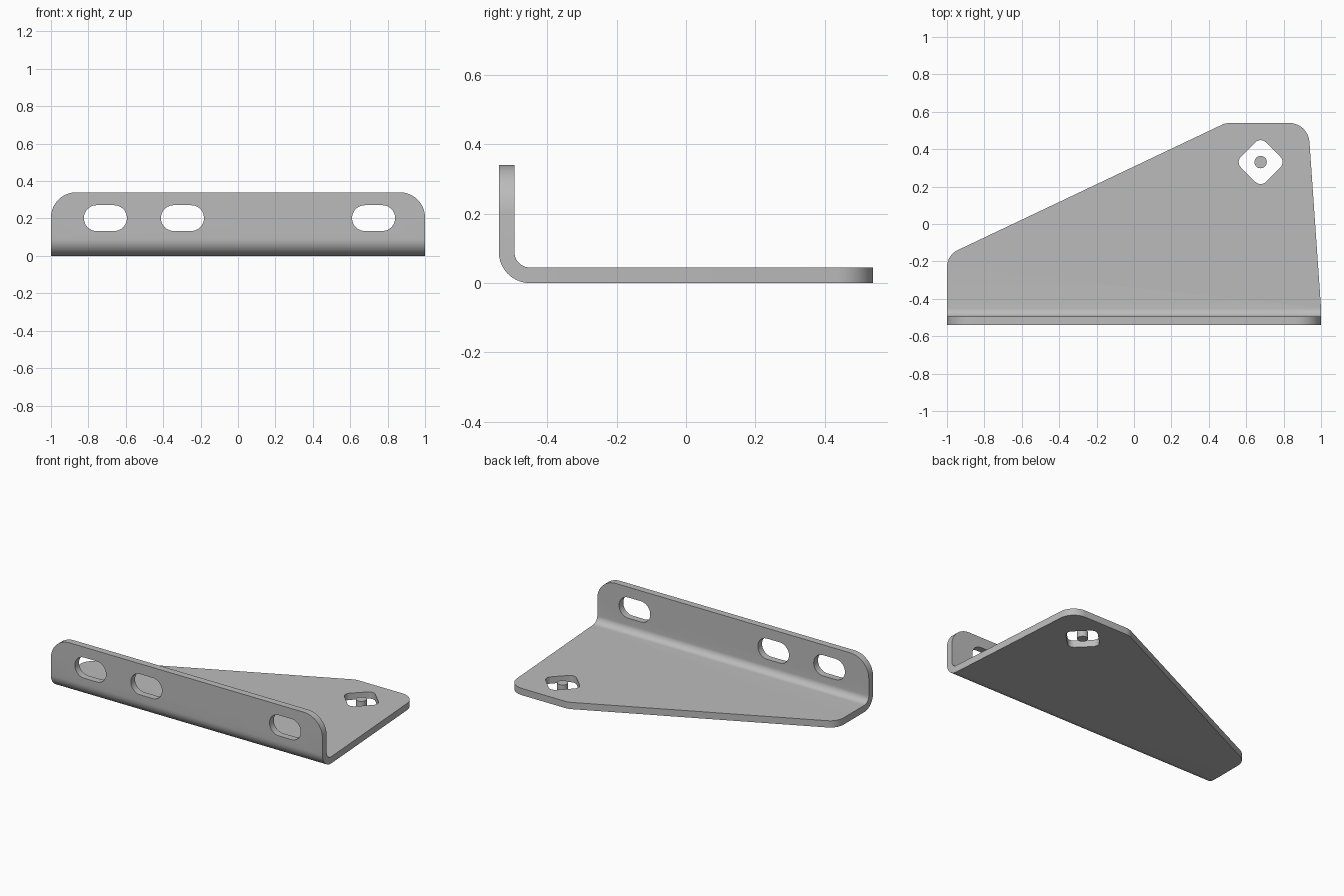
import bpy, bmesh, math
from mathutils import Vector, Matrix

if "Cube" in bpy.data.objects:
    bpy.data.objects.remove(bpy.data.objects["Cube"])

THICK = 0.045

steel = bpy.data.materials.new("steel grey")
steel.diffuse_color = (0.5, 0.5, 0.5, 1)
steel.use_nodes = True
steel.node_tree.nodes["Principled BSDF"].inputs["Base Color"].default_value = steel.diffuse_color


def rounded(corners, steps=10):
    """Outline from (a, b, radius) corners, each filleted by its radius."""
    out = []
    n = len(corners)
    for i, (a, b, r) in enumerate(corners):
        p = Vector((a, b))
        if r == 0:
            out.append(p)
            continue
        u = (Vector(corners[i - 1][:2]) - p).normalized()
        v = (Vector(corners[(i + 1) % n][:2]) - p).normalized()
        half = u.angle(v) / 2
        centre = p + (u + v).normalized() * (r / math.sin(half))
        start = p + u * (r / math.tan(half)) - centre
        sweep = math.pi - 2 * half
        if u.x * v.y - u.y * v.x > 0:
            sweep = -sweep
        for k in range(steps + 1):
            t = sweep * k / steps
            out.append(centre + Matrix.Rotation(t, 2) @ start)
    return out


def prism(name, outline, axis, lo, hi):
    """Extrude a 2D outline along x, y or z from lo to hi."""
    def place(p, h):
        return {"x": (h, p.x, p.y), "y": (p.x, h, p.y), "z": (p.x, p.y, h)}[axis]
    bm = bmesh.new()
    a = [bm.verts.new(place(p, lo)) for p in outline]
    b = [bm.verts.new(place(p, hi)) for p in outline]
    bm.faces.new(a)
    bm.faces.new(b)
    n = len(a)
    for i in range(n):
        j = (i + 1) % n
        bm.faces.new((a[i], a[j], b[j], b[i]))
    bmesh.ops.recalc_face_normals(bm, faces=bm.faces)
    mesh = bpy.data.meshes.new(name)
    bm.to_mesh(mesh)
    bm.free()
    mesh.materials.append(steel)
    obj = bpy.data.objects.new(name, mesh)
    bpy.context.collection.objects.link(obj)
    return obj


def activate(obj):
    bpy.ops.object.select_all(action="DESELECT")
    obj.select_set(True)
    bpy.context.view_layer.objects.active = obj


def cut(obj, cutter, operation):
    activate(obj)
    mod = obj.modifiers.new("cut", "BOOLEAN")
    mod.object = cutter
    mod.operation = operation
    mod.solver = "EXACT"
    bpy.ops.object.modifier_apply(modifier=mod.name)
    bpy.data.objects.remove(cutter)


# Bent sheet: L-shaped section with a filleted bend
section = rounded([
    (-0.54, 0.34, 0), (-0.54, 0, 0.09), (0.6, 0, 0),
    (0.6, THICK, 0), (-0.54 + THICK, THICK, 0.045), (-0.54 + THICK, 0.34, 0)])
bracket = prism("bracket", section, "x", -1.1, 1.1)

# Tapered plan outline of the base plate
plan = rounded([
    (-1, -0.7, 0), (1, -0.7, 0), (1, -0.45, 0),
    (0.931, 0.54, 0.108), (0.49, 0.54, 0.1), (-1, -0.167, 0.1)])
cut(bracket, prism("plan_cutter", plan, "z", -0.2, 0.6), "INTERSECT")

# Rounded top corners of the upright flange
front = rounded([(-1, -0.1, 0), (1, -0.1, 0), (1, 0.34, 0.135), (-1, 0.34, 0.135)])
cut(bracket, prism("flange_cutter", front, "y", -0.8, 0.8), "INTERSECT")

# Three slots through the flange
for x in (-0.709, -0.297, 0.725):
    w, h, r = 0.115, 0.069, 0.0685
    slot = rounded([(x - w, 0.202 - h, r), (x + w, 0.202 - h, r),
                    (x + w, 0.202 + h, r), (x - w, 0.202 + h, r)])
    cut(bracket, prism("slot_cutter", slot, "y", -0.7, -0.4), "DIFFERENCE")

# Diamond opening in the base plate
cx, cy, d = 0.677, 0.331, 0.134
diamond = rounded([(cx, cy - d, 0.04), (cx + d, cy, 0.04),
                   (cx, cy + d, 0.04), (cx - d, cy, 0.04)], 6)
cut(bracket, prism("diamond_cutter", diamond, "z", -0.1, 0.2), "DIFFERENCE")

# Round pin in the middle of the opening
circle = [Vector((cx + 0.033 * math.cos(math.tau * i / 32),
                  cy + 0.033 * math.sin(math.tau * i / 32))) for i in range(32)]
pin = prism("pin", circle, "z", 0, THICK)

for obj in (bracket, pin):
    activate(obj)
    bpy.ops.object.shade_smooth_by_angle(angle=math.radians(30))
